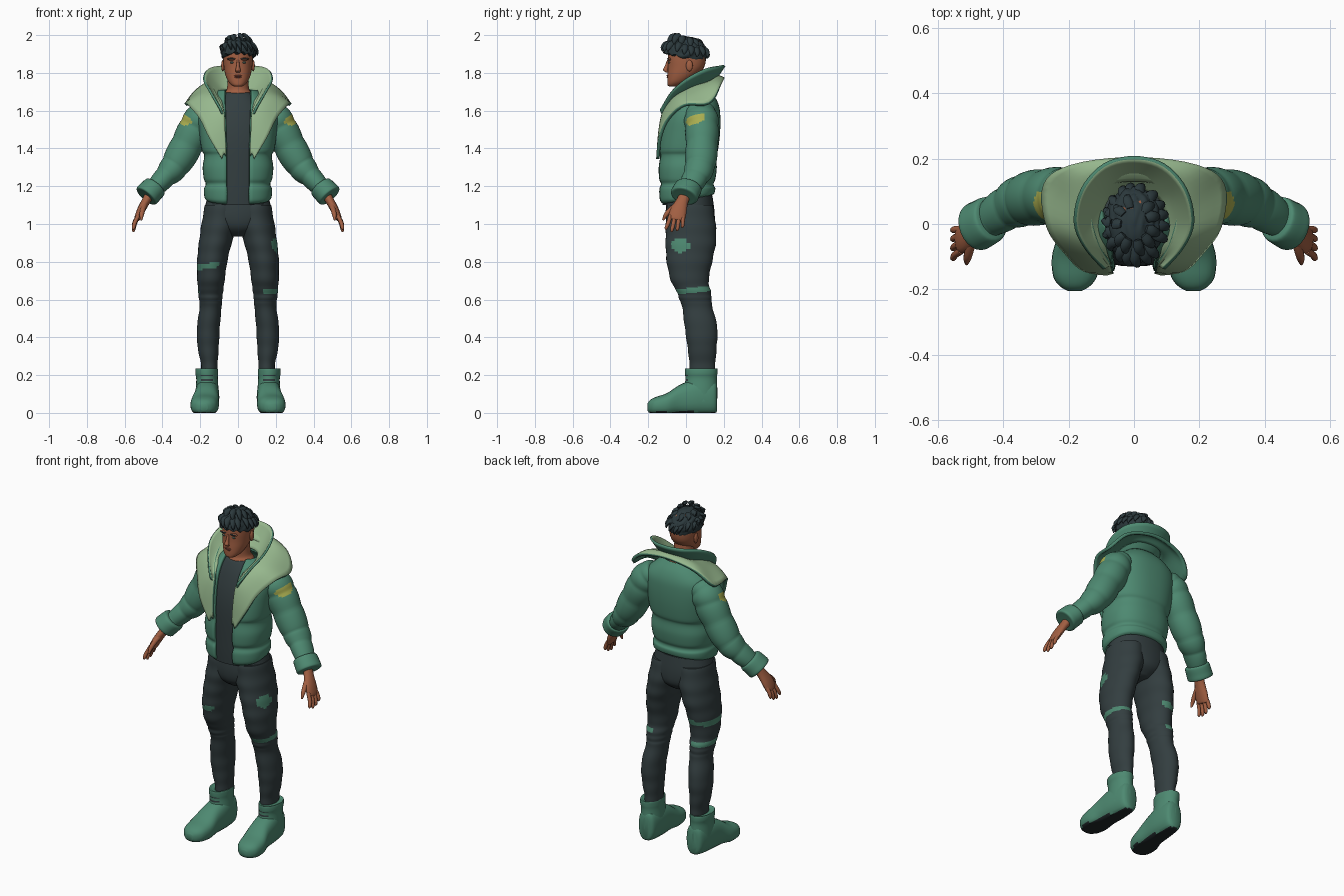
import bpy, bmesh, math, random
from mathutils import Vector, noise

if "Cube" in bpy.data.objects:
    bpy.data.objects.remove(bpy.data.objects["Cube"])

random.seed(4)


def material(name, rgb):
    m = bpy.data.materials.new(name)
    m.diffuse_color = (*rgb, 1)
    m.use_nodes = True
    m.node_tree.nodes["Principled BSDF"].inputs["Base Color"].default_value = m.diffuse_color
    return m


GREEN = material("jacket green", (0.075, 0.25, 0.165))
PALE = material("pale lining", (0.31, 0.48, 0.27))
CHARCOAL = material("charcoal cloth", (0.033, 0.048, 0.051))
SKIN = material("skin", (0.36, 0.115, 0.055))
HAIR = material("hair", (0.024, 0.04, 0.045))
YELLOW = material("yellow patch", (0.40, 0.42, 0.08))
SOLE = material("sole", (0.014, 0.02, 0.022))
LIPS = material("lips", (0.25, 0.07, 0.045))
EYE = material("eye", (0.12, 0.20, 0.16))


def spline(rows, steps):
    """Catmull-Rom through tuples of any length."""
    out = []
    for i in range(len(rows) - 1):
        quad = [rows[max(i - 1, 0)], rows[i], rows[i + 1], rows[min(i + 2, len(rows) - 1)]]
        for k in range(steps):
            t = k / steps
            out.append(tuple(
                0.5 * (2 * b + (c - a) * t + (2 * a - 5 * b + 4 * c - d) * t * t
                       + (3 * b - a - 3 * c + d) * t ** 3) for a, b, c, d in zip(*quad)))
    return out + [tuple(rows[-1])]


def finish(name, bm, mats, rule=None, mirror=False, thick=0, angle=45):
    bm.normal_update()
    if rule:
        for f in bm.faces:
            f.material_index = rule(f.calc_center_median(), f.normal)
    me = bpy.data.meshes.new(name)
    bm.to_mesh(me)
    bm.free()
    for m in mats:
        me.materials.append(m)
    ob = bpy.data.objects.new(name, me)
    bpy.context.collection.objects.link(ob)
    bpy.ops.object.select_all(action='DESELECT')
    ob.select_set(True)
    bpy.context.view_layer.objects.active = ob
    bpy.ops.object.shade_smooth_by_angle(angle=math.radians(angle))
    if thick:
        sol = ob.modifiers.new("thickness", 'SOLIDIFY')
        sol.thickness, sol.offset = thick, -1
        sol.material_offset = sol.material_offset_rim = len(mats) - 1
    if mirror:
        ob.modifiers.new("mirror", 'MIRROR').use_mirror_merge = False
    return ob


def grid(name, rows, mats, closed=False, facing=None, **kw):
    """Skin a list of point rows; closed rows get end caps."""
    bm = bmesh.new()
    vs = [[bm.verts.new(p) for p in r] for r in rows]
    n = len(rows[0])
    for a, b in zip(vs, vs[1:]):
        for j in range(n if closed else n - 1):
            k = (j + 1) % n
            bm.faces.new((a[j], a[k], b[k], b[j]))
    if closed:
        bm.faces.new(vs[0])
        bm.faces.new(vs[-1])
        bmesh.ops.recalc_face_normals(bm, faces=bm.faces)
    else:
        bm.normal_update()
        if sum(f.normal.dot(facing(f.calc_center_median())) * f.calc_area() for f in bm.faces) < 0:
            bmesh.ops.reverse_faces(bm, faces=bm.faces)
    return finish(name, bm, mats, **kw)


def spow(v, e):
    return math.copysign(abs(v) ** e, v)


def tube(name, rows, mats, sides=24, steps=5, ref=(0, 1, 0), axis=None, e=1.0,
         puff=None, floor=None, **kw):
    """Rows are (x, y, z, width radius, depth radius) along a path."""
    pts = spline(rows, steps)
    rings = []
    for i, p in enumerate(pts):
        a, b = pts[max(i - 1, 0)], pts[min(i + 1, len(pts) - 1)]
        t = Vector(axis) if axis else (Vector(b[:3]) - Vector(a[:3])).normalized()
        u = Vector(ref).cross(t).normalized()
        v = t.cross(u)
        s = puff(i / (len(pts) - 1)) if puff else 1
        ring = []
        for j in range(sides):
            w = 2 * math.pi * j / sides
            q = Vector(p[:3]) + u * p[3] * s * spow(math.cos(w), e) + v * p[4] * s * spow(math.sin(w), e)
            if floor is not None:
                q.z = max(q.z, floor)
            ring.append(q)
        rings.append(ring)
    return grid(name, rings, mats, closed=True, **kw)


def blob(name, loc, size, mat, **kw):
    bm = bmesh.new()
    bmesh.ops.create_uvsphere(bm, u_segments=16, v_segments=10, radius=1)
    for v in bm.verts:
        v.co = Vector(loc) + v.co * Vector(size)
    return finish(name, bm, [mat], **kw)


UP = (0, 0, 1)

# Trousers with faded patches
tube("hips", [(0, .02, 1.15, .16, .12), (0, .022, 1.05, .178, .13), (0, .025, .98, .13, .12),
              (0, .025, .935, .05, .07)], [CHARCOAL], axis=UP, e=.9)
LEG = [(.085, .02, 1.1, .09, .12), (.097, .025, 1.0, .096, .132), (.12, .025, .9, .087, .133),
       (.137, .018, .8, .08, .12), (.143, .02, .7, .072, .1), (.145, .042, .64, .066, .09),
       (.145, .05, .6, .061, .085), (.145, .06, .56, .058, .08), (.157, .08, .45, .06, .086),
       (.158, .085, .35, .056, .077), (.152, .087, .26, .044, .068), (.152, .087, .2, .042, .066)]


def left_patches(c, n):
    oval = ((c.y + .03) / .05) ** 2 + ((c.z - .885) / .036) ** 2 < 1 and c.x > .15
    return int(oval or (abs(c.z - .65 - .1 * (c.y - .04)) < .014 and c.x > .13))


def right_patches(c, n):
    high = abs(c.z - .78 - .15 * (c.x + .15)) < .015 and c.x < -.1
    return int(high or (abs(c.z - .65) < .014 and c.x < -.12 and c.y > 0))


for s, side, rule in ((1, "left", left_patches), (-1, "right", right_patches)):
    tube(side + "_trouser_leg", [(r[0] * s, *r[1:]) for r in LEG], [CHARCOAL, GREEN], sides=36,
         steps=9, axis=UP, puff=lambda t: 1 + .014 * math.sin(t * 75), rule=rule)

# Boots: foot, ankle shaft with laces, rolled top
tube("boot_foot", [(.16, .165, .08, .03, .07), (.16, .145, .085, .052, .09), (.163, .06, .085, .064, .095),
                   (.168, -.03, .07, .066, .08), (.176, -.1, .045, .075, .06), (.18, -.16, .037, .067, .047),
                   (.181, -.19, .033, .046, .035), (.181, -.205, .03, .02, .018)],
     [GREEN, SOLE], ref=UP, axis=(0, -1, 0), e=.8, floor=0, mirror=True,
     rule=lambda c, n: int(n.z < -.7 or c.z < .004))
tube("boot_shaft", [(.163, .075, .06, .06, .09), (.163, .078, .12, .06, .088), (.164, .08, .18, .057, .083),
                    (.166, .08, .21, .06, .086), (.166, .08, .235, .058, .085), (.166, .08, .23, .045, .07)],
     [GREEN, CHARCOAL], sides=32, axis=UP, mirror=True,
     rule=lambda c, n: int(n.y < -.5 and abs(c.x - .163) < .03 and .14 < c.z < .2 and math.sin(c.z * 260) > .2))

# Shirt and neck
tube("shirt", [(0, .005, 1.1, .15, .13), (0, .005, 1.2, .155, .134), (0, .007, 1.4, .165, .136),
               (0, .015, 1.52, .16, .13), (0, .02, 1.62, .13, .105), (0, .02, 1.68, .085, .075),
               (0, .02, 1.695, .07, .06)], [CHARCOAL], sides=32, axis=UP, e=.85)
tube("neck", [(0, .03, 1.64, .09, .08), (0, .025, 1.69, .075, .07), (0, .022, 1.72, .058, .058),
              (0, .015, 1.8, .054, .058)], [SKIN], axis=UP)

# Open jacket body: z, half width, front y, back y, front gap
BODY = [(1.105, .166, -.125, .135, .06), (1.125, .178, -.142, .15, .06), (1.18, .18, -.146, .155, .06),
        (1.212, .171, -.138, .146, .062), (1.24, .181, -.147, .156, .062), (1.3, .187, -.149, .163, .062),
        (1.362, .179, -.141, .159, .062), (1.395, .193, -.146, .17, .062), (1.48, .205, -.137, .18, .064),
        (1.56, .212, -.122, .182, .066), (1.62, .2, -.1, .176, .068), (1.67, .15, -.07, .155, .07),
        (1.71, .1, -.04, .12, .07)]
rows = []
for z, rx, yf, yb, gap in spline(BODY, 5):
    e = .83
    a0 = math.asin((gap / rx) ** (1 / e))
    row = []
    for j in range(49):
        w = a0 + (2 * math.pi - 2 * a0) * j / 48
        y = (yf + yb) / 2 - (yb - yf) / 2 * spow(math.cos(w), e)
        lift = max(0, 1.2 - z) * .5 * (y - yf) / (yb - yf)
        row.append((rx * spow(math.sin(w), e), y, z + lift))
    rows.append(row)
grid("jacket_body", rows, [GREEN], facing=lambda c: Vector((c.x, c.y, 0)), thick=.016)


# Fleece collar: two flaring layers, pale above and green beneath
def collar(name, inner, outer, bulge, thick):
    def full(half):
        return spline(half + [(-x, y, z) for x, y, z in half[-2::-1]], 5)
    rows = []
    for k in range(9):
        t = k / 8
        rows.append([Vector(a).lerp(Vector(b), t) + Vector((0, 0, bulge * math.sin(math.pi * t)))
                     for a, b in zip(full(inner), full(outer))])
    grid(name, rows, [PALE, GREEN], facing=lambda c: Vector((0, -.3, 1)), thick=thick)


collar("wide_lapel",
       [(.062, -.152, 1.36), (.068, -.145, 1.5), (.075, -.122, 1.6), (.11, -.06, 1.68), (.13, .03, 1.73),
        (.09, .11, 1.75), (0, .13, 1.755)],
       [(.085, -.158, 1.345), (.155, -.145, 1.46), (.205, -.1, 1.56), (.268, -.01, 1.635),
        (.278, .12, 1.645), (.19, .182, 1.735), (0, .205, 1.775)], .02, .018)
collar("standing_collar",
       [(.07, -.125, 1.58), (.085, -.075, 1.65), (.1, 0, 1.69), (.08, .07, 1.71), (.04, .095, 1.715), (0, .1, 1.715)],
       [(.085, -.135, 1.61), (.14, -.08, 1.7), (.175, 0, 1.77), (.155, .1, 1.822), (.09, .175, 1.838),
        (0, .198, 1.842)], -.008, .012)

# Quilted sleeves with shoulder patch, cuffs
tube("sleeve", [(.15, .07, 1.6, .06, .07), (.195, .08, 1.56, .084, .088), (.245, .085, 1.465, .088, .086),
                (.33, .075, 1.315, .077, .08), (.395, .045, 1.24, .056, .066), (.455, .005, 1.175, .048, .055)],
     [GREEN, YELLOW], sides=36, steps=12, mirror=True, angle=60,
     puff=lambda t: .96 + .075 * abs(math.sin(math.pi * 6.5 * t)) ** .7,
     rule=lambda c, n: int(n.x > .3 and ((c.y - .05) / .052) ** 2
                           + ((c.z - 1.555 - .3 * (c.y - .05)) / .026) ** 2 < 1))
tube("cuff", [(.435, .018, 1.2, .052, .06), (.44, .014, 1.195, .064, .072), (.465, 0, 1.17, .067, .075),
              (.485, -.01, 1.148, .066, .073), (.487, -.011, 1.146, .045, .05)], [GREEN],
     axis=(.62, -.3, -.72), mirror=True)

# Hands
tube("palm", [(.455, .005, 1.175, .026, .032), (.485, -.018, 1.125, .023, .032), (.515, -.04, 1.07, .021, .044),
              (.533, -.048, 1.03, .016, .043), (.536, -.05, 1.02, .01, .036)], [SKIN], sides=16, mirror=True)
for name, off, drop in (("index", -.034, .055), ("middle", -.011, .067), ("ring", .011, .062), ("little", .032, .045)):
    y = -.048 + off
    tube(name + "_finger", [(.528, y, 1.045, .011, .011), (.546, y - .006 + off * .15, 1.035 - drop * .5, .011, .011),
                            (.553, y - .012 + off * .3, 1.03 - drop * .9, .0095, .0095),
                            (.552, y - .014 + off * .3, 1.025 - drop, .004, .004)],
         [SKIN], sides=10, steps=3, mirror=True)
tube("thumb", [(.492, -.035, 1.11, .016, .016), (.503, -.078, 1.078, .014, .014), (.51, -.105, 1.05, .012, .012),
               (.512, -.122, 1.02, .005, .005)], [SKIN], sides=10, steps=3, mirror=True, ref=(1, 0, 0))

# Head and face
tube("head", [(0, -.068, 1.727, .018, .018), (0, -.06, 1.735, .034, .037), (0, -.043, 1.755, .052, .056),
              (0, -.018, 1.79, .067, .08), (0, 0, 1.83, .075, .096), (0, .005, 1.88, .079, .101),
              (0, .005, 1.93, .076, .096), (0, .005, 1.97, .05, .065), (0, .005, 1.98, .02, .03)],
     [SKIN], sides=32, axis=UP, e=.93)
tube("nose", [(0, -.092, 1.868, .006, .008), (0, -.102, 1.835, .009, .011), (0, -.108, 1.815, .014, .013),
              (0, -.1, 1.803, .011, .008)], [SKIN], sides=12, axis=UP)
blob("brow_ridge", (.032, -.088, 1.873), (.026, .009, .008), SKIN, mirror=True)
blob("eyebrow", (.034, -.094, 1.874), (.021, .006, .004), HAIR, mirror=True)
blob("eye", (.032, -.089, 1.855), (.012, .006, .005), EYE, mirror=True)
blob("upper_lip", (0, -.097, 1.785), (.022, .007, .004), LIPS)
blob("lower_lip", (0, -.095, 1.777), (.018, .007, .005), LIPS)
blob("ear", (.08, .018, 1.838), (.009, .018, .03), SKIN, mirror=True)

# Tousled hair: rippled cap plus tufts around the crown
bm = bmesh.new()
bmesh.ops.create_icosphere(bm, subdivisions=5, radius=1)
for v in bm.verts:
    d = v.co.copy()
    k = 1 + .07 * noise.noise(Vector((d.x * 6, d.y * 2.5, d.z * 4)))
    p = Vector((d.x * .09, -.003 + d.y * .116, 1.905 + d.z * .086)) 
    p = Vector((0, 0, 1.905)) + (p - Vector((0, 0, 1.905))) * k
    p.z = max(p.z, 1.878 - .25 * p.y + .006 * math.sin(d.x * 14 + d.y * 9))
    v.co = p
finish("hair_cap", bm, [HAIR])
for ring, count, rise in ((1.0, 18, .012), (.72, 11, .05)):
    for i in range(count):
        w = 2 * math.pi * (i + random.random() * .5) / count
        x, y = math.sin(w) * ring, -math.cos(w) * ring
        h = 1.905 + rise + .012 * random.random() - .02 * y
        tube("hair_tuft", [(x * .055, y * .07, h + .028, .012, .008), (x * .082, y * .105, h + .018, .018, .011),
                           (x * .094 + .008, y * .12 - .003, h - .006, .012, .008),
                           (x * .092 + .012, y * .119 - .006, h - .024, .002, .002)],
             [HAIR], sides=8, steps=3, ref=(.3, .2, 1))
